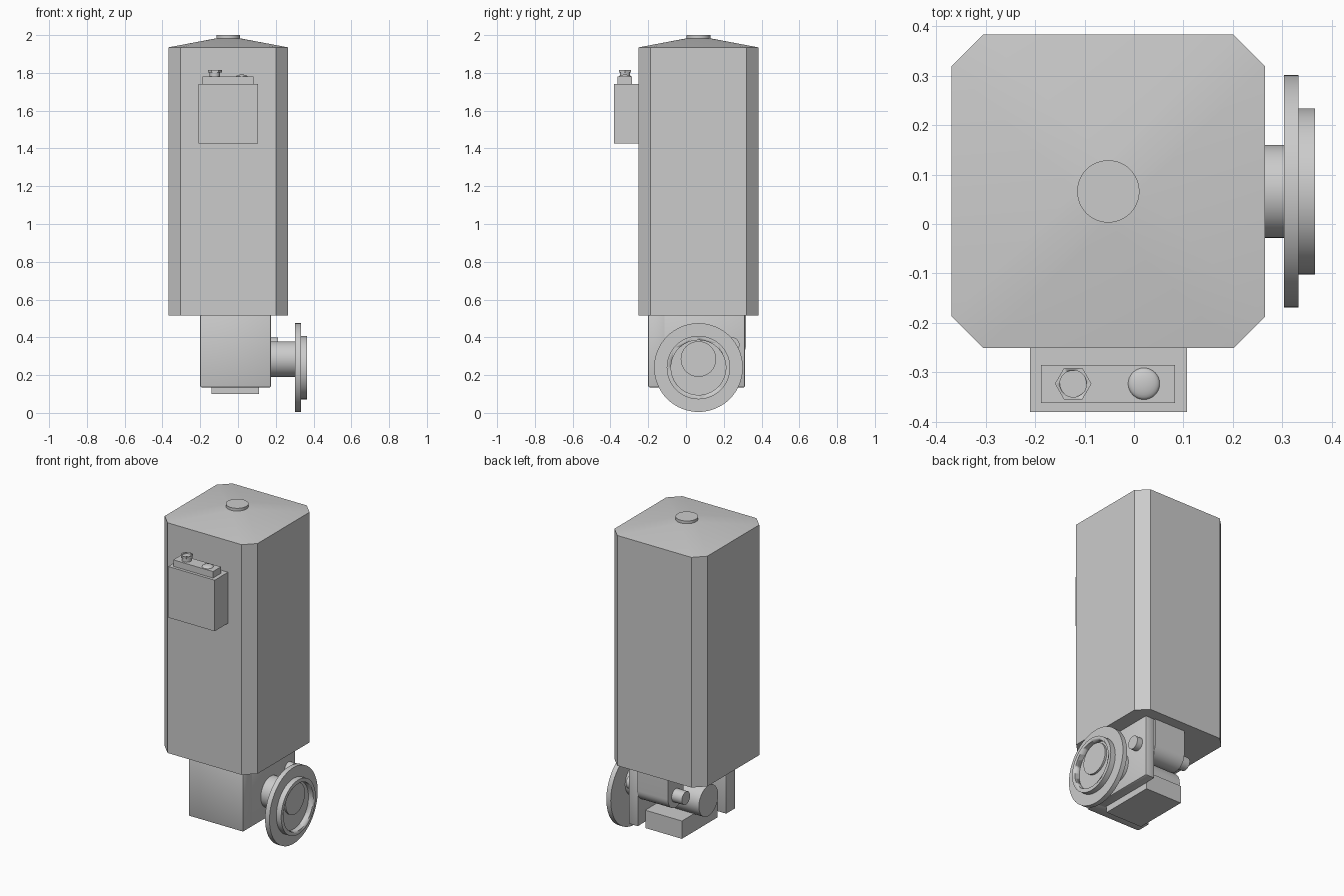
import bpy, bmesh, math
from mathutils import Matrix, Vector

if "Cube" in bpy.data.objects:
    bpy.data.objects.remove(bpy.data.objects["Cube"])

grey = bpy.data.materials.new("light_grey")
grey.use_nodes = True
grey.diffuse_color = (0.6, 0.6, 0.6, 1)
grey.node_tree.nodes["Principled BSDF"].inputs["Base Color"].default_value = (0.6, 0.6, 0.6, 1)


def finish(bm, name, smooth=True):
    bmesh.ops.recalc_face_normals(bm, faces=bm.faces)
    mesh = bpy.data.meshes.new(name)
    bm.to_mesh(mesh)
    bm.free()
    mesh.materials.append(grey)
    obj = bpy.data.objects.new(name, mesh)
    bpy.context.collection.objects.link(obj)
    bpy.ops.object.select_all(action='DESELECT')
    obj.select_set(True)
    bpy.context.view_layer.objects.active = obj
    if smooth:
        bpy.ops.object.shade_smooth_by_angle(angle=math.radians(30))
    return obj


def box(name, x, y, z, bevel=0):
    bm = bmesh.new()
    bmesh.ops.create_cube(bm, size=1)
    for v in bm.verts:
        v.co = [(a + b) / 2 + c * (b - a) for c, (a, b) in zip(v.co, (x, y, z))]
    if bevel:
        bmesh.ops.bevel(bm, geom=bm.edges[:], offset=bevel, segments=2, profile=0.5, affect='EDGES')
    return finish(bm, name, bool(bevel))


def cylinder(name, centre, radius, start, end, axis='X', sides=48):
    """Cylinder along X (centre is y, z) or along Z (centre is x, y)."""
    bm = bmesh.new()
    bmesh.ops.create_cone(bm, cap_ends=True, segments=sides, radius1=radius,
                          radius2=radius, depth=end - start)
    mid = (start + end) / 2
    if axis == 'X':
        move = Matrix.Translation((mid, *centre)) @ Matrix.Rotation(math.pi / 2, 4, 'Y')
    else:
        # Corners lie on the x axis
        move = Matrix.Translation((*centre, mid)) @ Matrix.Rotation(math.pi / 2, 4, 'Z')
    bm.transform(move)
    return finish(bm, name)


def cut(target, cutter):
    mod = target.modifiers.new("hole", 'BOOLEAN')
    mod.operation, mod.solver, mod.object = 'DIFFERENCE', 'EXACT', cutter
    bpy.context.view_layer.objects.active = target
    bpy.ops.object.modifier_apply(modifier=mod.name)
    bpy.data.objects.remove(cutter)


def extrude(name, points, depth, smooth=False):
    bm = bmesh.new()
    face = bm.faces.new([bm.verts.new(p) for p in points])
    new = bmesh.ops.extrude_face_region(bm, geom=[face])["geom"]
    bmesh.ops.translate(bm, vec=depth, verts=[g for g in new if isinstance(g, bmesh.types.BMVert)])
    return finish(bm, name, smooth)


# Main casing: a square column with chamfered corners
CX, CY, HALF, CORNER = -0.052, 0.066, 0.317, 0.253
BASE, EAVES = 0.515, 1.935
outline = []
for k in range(4):
    turn = Matrix.Rotation(k * math.pi / 2, 3, 'Z')
    for p in ((HALF, -CORNER, 0), (HALF, CORNER, 0)):
        outline.append(turn @ Vector(p) + Vector((CX, CY, 0)))
extrude("casing", [p + Vector((0, 0, BASE)) for p in outline], (0, 0, EAVES - BASE))

# Shallow roof blending from the column to a round cap
bm = bmesh.new()
for p in outline:
    bm.verts.new(p + Vector((0, 0, EAVES)))
bmesh.ops.create_circle(bm, segments=48, radius=0.063,
                        matrix=Matrix.Translation((CX, CY, 1.983)))
bmesh.ops.convex_hull(bm, input=bm.verts[:])
finish(bm, "roof")
cylinder("roof_cap", (CX, CY), 0.063, 1.98, 2.0, 'Z')

# Control box on the front
box("control_box", (-0.21, 0.107), (-0.38, -0.25), (1.425, 1.74))
box("control_box_lid", (-0.188, 0.083), (-0.362, -0.285), (1.74, 1.78))
cylinder("gland_stem", (-0.123, -0.323), 0.027, 1.78, 1.808, 'Z', 32)
gland = cylinder("gland_nut", (-0.123, -0.323), 0.037, 1.803, 1.815, 'Z', 6)
cut(gland, cylinder("gland_cutter", (-0.123, -0.323), 0.027, 1.808, 1.83, 'Z', 32))
bm = bmesh.new()
bmesh.ops.create_uvsphere(bm, u_segments=32, v_segments=12, radius=1,
                          matrix=Matrix.Translation((0.02, -0.323, 1.78)) @ Matrix.Diagonal((0.032, 0.032, 0.011, 1)))
finish(bm, "indicator_dome")

# Drive frame under the casing: front plate, side plate and gear block
box("front_plate", (-0.2, 0.175), (-0.2, -0.107), (0.135, 0.52), 0.008)
box("side_plate", (0.11, 0.175), (-0.19, 0.312), (0.135, 0.52), 0.008)
box("gear_block", (-0.14, 0.11), (-0.107, 0.24), (0.1, 0.21))

# Shaft housing: flat back, rounded underside
PY, PZ, PR = 0.243, 0.36, 0.075
arc = [(-0.1, PY + PR * math.cos(a), PZ - PR * math.sin(a))
       for a in [math.pi * i / 20 for i in range(21)]]
extrude("shaft_housing", [(-0.1, PY + PR, BASE)] + arc + [(-0.1, PY - PR, BASE)], (0.21, 0, 0), True)
cylinder("guide_shaft", (PY, PZ), 0.04, -0.17, 0.212)

# Wheel axle, flange and tread ring
cylinder("axle", (CY, 0.285), 0.094, -0.2, 0.345)
flange = cylinder("wheel_flange", (CY, 0.24), 0.235, 0.303, 0.333, sides=64)
for i, (spot, r) in enumerate((((0.207, 0.118), 0.038), ((-0.053, 0.196), 0.034))):
    cut(flange, cylinder("flange_cutter", spot, r, 0.25, 0.4, sides=32))
ring = cylinder("wheel_tread", (CY, 0.24), 0.168, 0.333, 0.366, sides=64)
cut(ring, cylinder("tread_cutter", (CY, 0.24), 0.145, 0.3, 0.4, sides=64))
